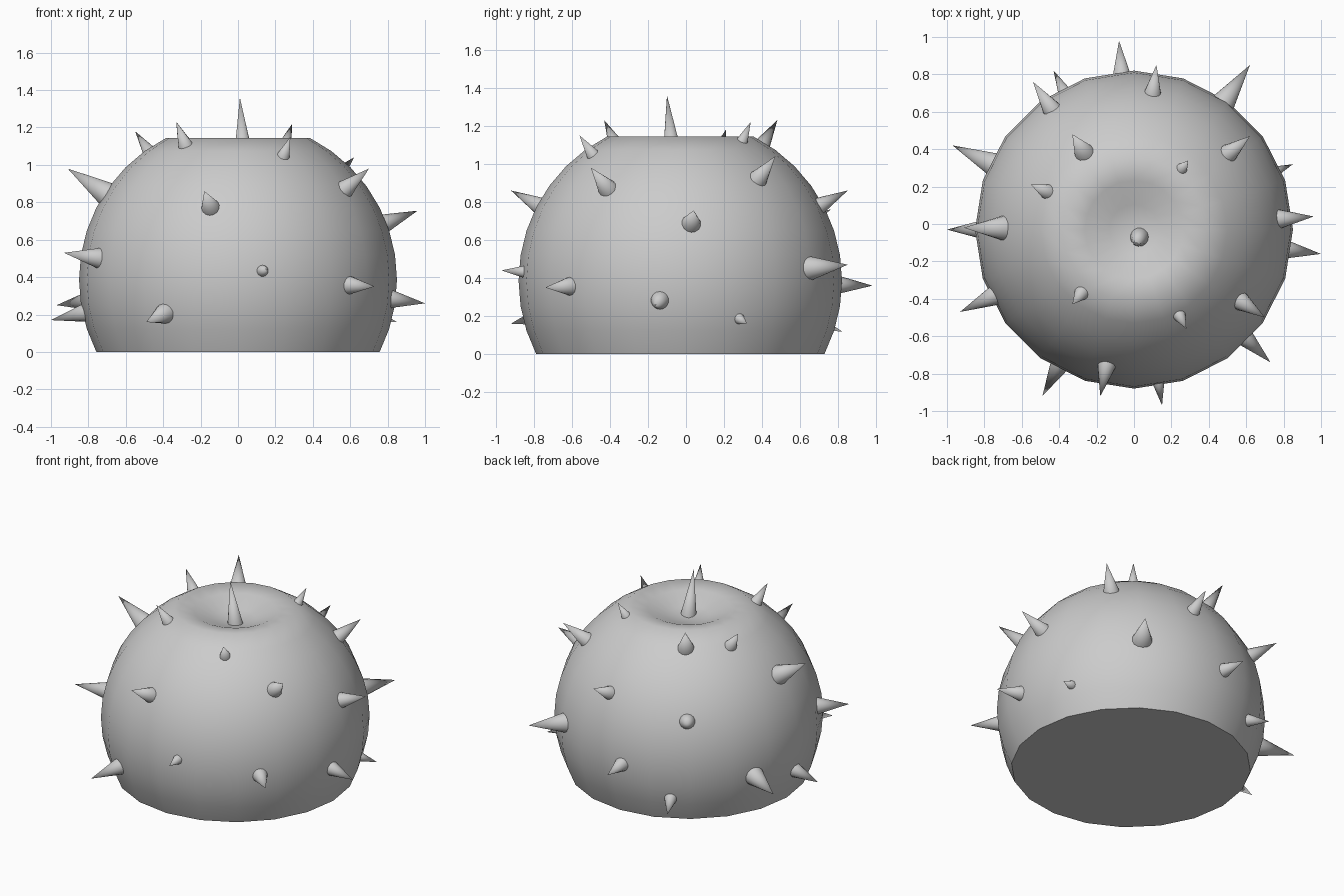
import bpy, bmesh, math
from mathutils import Vector, Matrix

if "Cube" in bpy.data.objects:
    bpy.data.objects.remove(bpy.data.objects["Cube"])

R = 0.85
C = Vector((0, -0.03, R * math.cos(math.radians(63))))
SIDES = 20


def finish(bm, name, angle):
    bmesh.ops.recalc_face_normals(bm, faces=bm.faces)
    me = bpy.data.meshes.new(name)
    bm.to_mesh(me)
    bm.free()
    ob = bpy.data.objects.new(name, me)
    bpy.context.collection.objects.link(ob)
    bpy.ops.object.select_all(action='DESELECT')
    bpy.context.view_layer.objects.active = ob
    ob.select_set(True)
    bpy.ops.object.shade_smooth_by_angle(angle=math.radians(angle))
    return ob


# Round body: truncated sphere profile with a dimpled top, spun around z
profile = [(R * math.sin(math.radians(a)), C.z + R * math.cos(math.radians(a)))
           for a in range(117, 26, -9)]
profile += [(0.263, 1.125), (0.133, 1.07)]
bm = bmesh.new()
rings = []
for r, z in profile:
    rings.append([bm.verts.new((r * math.cos(2 * math.pi * i / SIDES),
                                C.y + r * math.sin(2 * math.pi * i / SIDES), max(z, 0)))
                  for i in range(SIDES)])
for lo, hi in zip(rings, rings[1:]):
    for i in range(SIDES):
        j = (i + 1) % SIDES
        bm.faces.new((lo[i], lo[j], hi[j], hi[i]))
bm.faces.new(rings[0][::-1])
pole = bm.verts.new((0, C.y, 1.05))
for i in range(SIDES):
    bm.faces.new((rings[-1][i], rings[-1][(i + 1) % SIDES], pole))
finish(bm, "body", 60)


def spike(name, base, tip, radius):
    axis = tip - base
    mat = Matrix.Translation((base + tip) / 2) @ axis.to_track_quat('Z', 'Y').to_matrix().to_4x4()
    bm = bmesh.new()
    bmesh.ops.create_cone(bm, cap_ends=True, segments=14, radius1=radius, radius2=0.0,
                          depth=axis.length, matrix=mat)
    bmesh.ops.remove_doubles(bm, verts=bm.verts, dist=1e-5)
    finish(bm, name, 50)


# Spike tips; each spike points straight out from the body centre
tips = [
    (-0.08, 0.98, 0.36), (0.12, 0.85, 0.86), (0.62, 0.85, 0.47), (-0.54, 0.76, 0.76),
    (-0.43, 0.82, 0.12), (-0.97, 0.42, 0.25), (-0.33, 0.48, 1.23), (-0.55, 0.21, 1.18),
    (0.29, 0.34, 1.22), (0.62, 0.47, 1.04), (0.85, 0.32, 0.16), (0.96, 0.04, 0.755),
    (1.0, -0.16, 0.26), (-0.91, -0.02, 0.98), (-1.0, -0.03, 0.17), (-0.93, -0.47, 0.53),
    (-0.33, -0.43, 1.23), (0.28, -0.56, 1.15), (0.70, -0.50, 0.98), (0.73, -0.74, 0.35),
    (0.15, -0.97, 0.44), (-0.18, -0.92, 0.86), (-0.49, -0.92, 0.16),
]
for n, t in enumerate(tips, 1):
    t = Vector(t)
    d = t - C
    length = d.length - 0.825
    spike(f"spike_{n:02d}", C + d.normalized() * 0.825, t, 0.265 * length)

# Upright spike standing in the dimple
spike("top_spike", Vector((0.03, -0.07, 1.04)), Vector((0.01, -0.10, 1.36)), 0.052)
